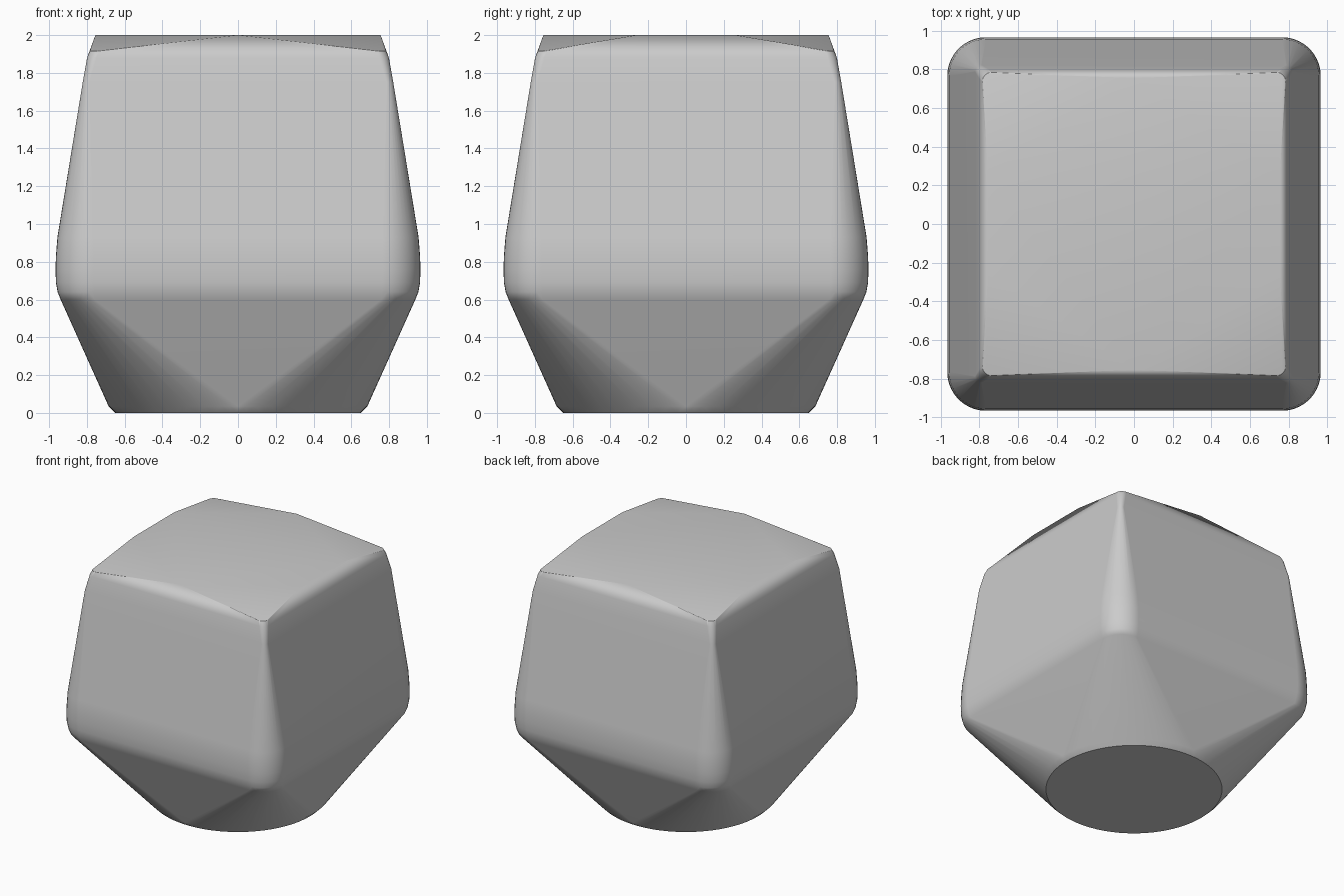
import bpy, bmesh, math

cube = bpy.data.objects.get("Cube")
if cube:
    bpy.data.objects.remove(cube)

grey = bpy.data.materials.new("light_grey")
grey.use_nodes = True
colour = (0.6, 0.6, 0.6, 1)
grey.diffuse_color = colour
grey.node_tree.nodes["Principled BSDF"].inputs["Base Color"].default_value = colour


def circle(radius, z, steps=96):
    return [(radius * math.cos(math.tau * i / steps),
             radius * math.sin(math.tau * i / steps), z) for i in range(steps)]


def rounded_square(half, radius, z, steps=10):
    """Outline points of a square with rounded corners."""
    points = []
    for sx in (-1, 1):
        for sy in (-1, 1):
            for i in range(steps + 1):
                a = math.pi / 2 * i / steps
                points.append((sx * (half - radius + radius * math.cos(a)),
                               sy * (half - radius + radius * math.sin(a)), z))
    return points


# Round foot with a small bevel
points = circle(0.65, 0) + circle(0.685, 0.035)

# Rounded belly tapering to tight upper corners: half width, corner radius, height
for half, radius, z in [(0.939, 0.18, 0.6), (0.955, 0.195, 0.64), (0.964, 0.2, 0.69),
                        (0.966, 0.2, 0.76), (0.964, 0.2, 0.83), (0.956, 0.19, 0.93),
                        (0.822, 0.035, 1.75), (0.799, 0.05, 1.88), (0.785, 0.05, 1.915)]:
    points += rounded_square(half, radius, z)

# Six-sided crown on top
for s in (-1, 1):
    points += [(0, s * 0.755, 2), (0.755, s * 0.26, 2), (-0.755, s * 0.26, 2)]

# Wrap the outlines in one solid skin
bm = bmesh.new()
for p in points:
    bm.verts.new(p)
hull = bmesh.ops.convex_hull(bm, input=bm.verts[:])
loose = {g for g in hull["geom_interior"] + hull["geom_unused"]
         if isinstance(g, bmesh.types.BMVert)}
bmesh.ops.delete(bm, geom=list(loose), context="VERTS")
bmesh.ops.dissolve_limit(bm, angle_limit=math.radians(0.5),
                         verts=bm.verts[:], edges=bm.edges[:])
bmesh.ops.recalc_face_normals(bm, faces=bm.faces[:])
mesh = bpy.data.meshes.new("faceted_block")
bm.to_mesh(mesh)
bm.free()
mesh.materials.append(grey)

block = bpy.data.objects.new("faceted_block", mesh)
bpy.context.collection.objects.link(block)
bpy.context.view_layer.objects.active = block
block.select_set(True)
bpy.ops.object.shade_smooth_by_angle(angle=math.radians(30))

# Keep broad faces flat where they meet the rounded edges
weighted = block.modifiers.new("weighted_normals", "WEIGHTED_NORMAL")
weighted.keep_sharp = True
